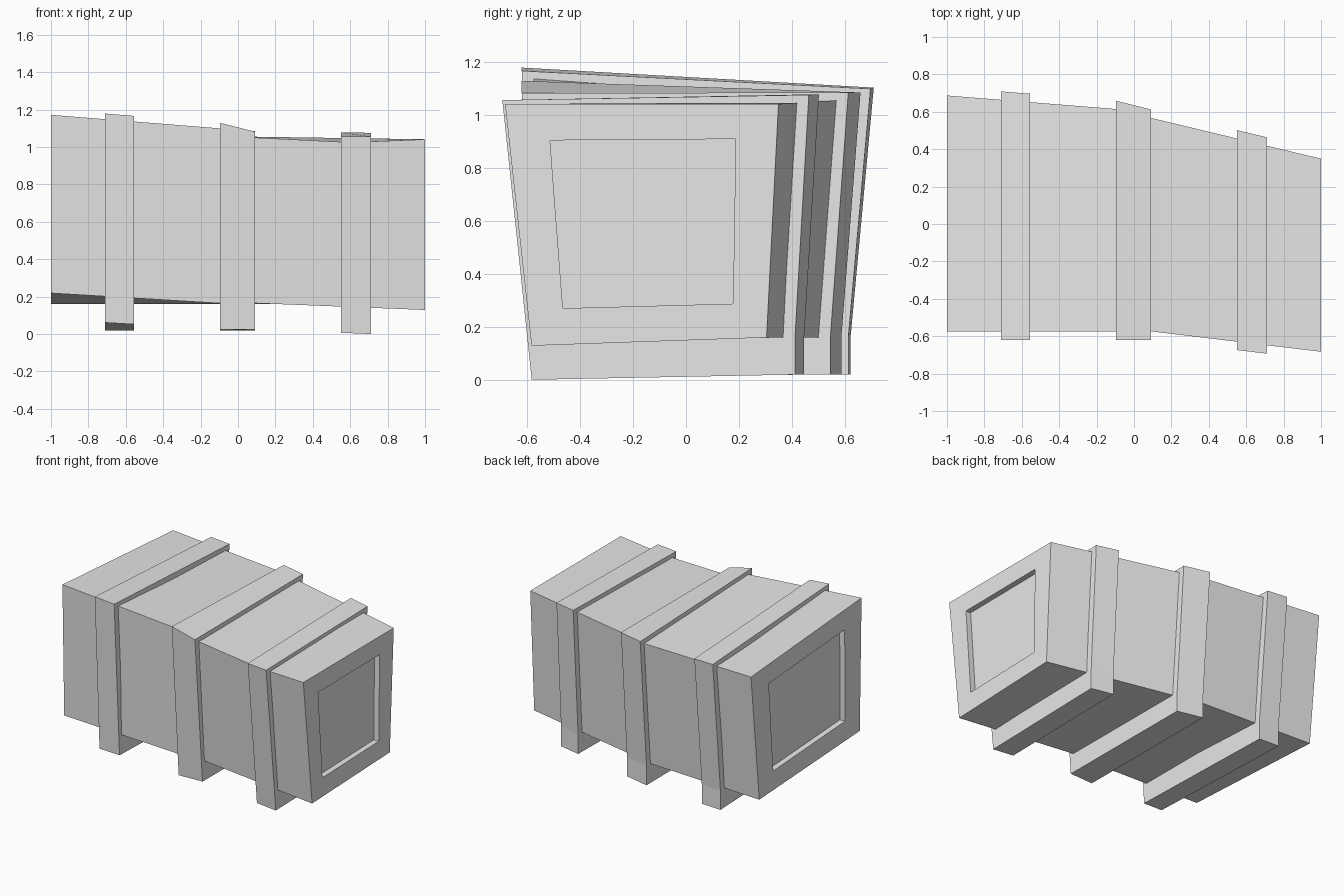
import bpy
import bmesh
from mathutils import Vector

cube = bpy.data.objects.get("Cube")
if cube:
    bpy.data.objects.remove(cube, do_unlink=True)

grey = bpy.data.materials.new("plain_grey")
grey.use_nodes = True
shade = (0.8, 0.8, 0.8, 1)
grey.diffuse_color = shade
grey.node_tree.nodes["Principled BSDF"].inputs["Base Color"].default_value = shade


def loft(name, rings):
    """Skin a row of matching point rings and cap both ends."""
    bm = bmesh.new()
    loops = [[bm.verts.new(point) for point in ring] for ring in rings]
    for near, far in zip(loops, loops[1:]):
        for i in range(len(near)):
            bm.faces.new((near[i - 1], near[i], far[i], far[i - 1]))
    bm.faces.new(loops[0])
    bm.faces.new(loops[-1])
    bmesh.ops.recalc_face_normals(bm, faces=bm.faces)
    mesh = bpy.data.meshes.new(name)
    bm.to_mesh(mesh)
    bm.free()
    mesh.materials.append(grey)
    bpy.context.collection.objects.link(bpy.data.objects.new(name, mesh))


def section(x):
    """Warped crate corners: front bottom, back bottom, back top, front top."""
    kink = max(-0.1, min(0.1, x))        # sharp bend under the middle band
    left = max(x - 0.1, 0)
    right = max(-x - 0.1, 0)
    swell = 0.08 * right - kink / 4      # crate grows towards its right end
    front = -0.575 - 0.12 * left
    back = 0.59 + swell - 0.24 * left
    front_lean = 0.06 + 0.04 * x
    back_lean = 0.07 - 0.025 * x
    front_top = 1.075 + swell - 0.1 * left * (1 - left)
    back_top = 1.055 + 0.03 * right - 0.015 * left
    front_low = 0.165 + 0.06 * right - 0.04 * left
    back_low = 0.16
    return [
        Vector((x, front + front_lean, front_low)),
        Vector((x, back - back_lean, back_low)),
        Vector((x, back, back_top)),
        Vector((x, front, front_top)),
    ]


def inset(ring, share):
    """Move each corner towards its neighbours across and up the end."""
    across = (1, 0, 3, 2)
    upright = (3, 2, 1, 0)
    return [
        p + share * (ring[across[i]] - p) + share * (ring[upright[i]] - p)
        for i, p in enumerate(ring)
    ]


def band_section(x):
    """Crate section grown outward, with a foot below it."""
    front_low, back_low, back_top, front_top = section(x)
    out = Vector((0, 0.045, 0))
    lift = Vector((0, 0, 0.03))
    foot = Vector((0, 0, -0.14))
    return [
        front_low - out / 2 + foot,
        back_low + out + foot,
        back_low + out,
        back_top + out + lift,
        front_top - out + lift,
    ]


# Crate body with a sunken panel in each end
body = [section(x) for x in (-1, -0.1, 0.1, 0.6, 1)]
recess = Vector((0.04, 0, 0))
right_panel = inset(body[0], 0.15)
left_panel = inset(body[-1], 0.15)
right_floor = [p + recess for p in right_panel]
left_floor = [p - recess for p in left_panel]
loft("crate_body", [right_floor, right_panel, *body, left_panel, left_floor])

# Bands that wrap the crate and stand on the ground
bands = {
    "right_band": (-0.71, -0.555),
    "middle_band": (-0.095, 0.09),
    "left_band": (0.55, 0.71),
}
for name, edges in bands.items():
    loft(name, [band_section(x) for x in edges])
